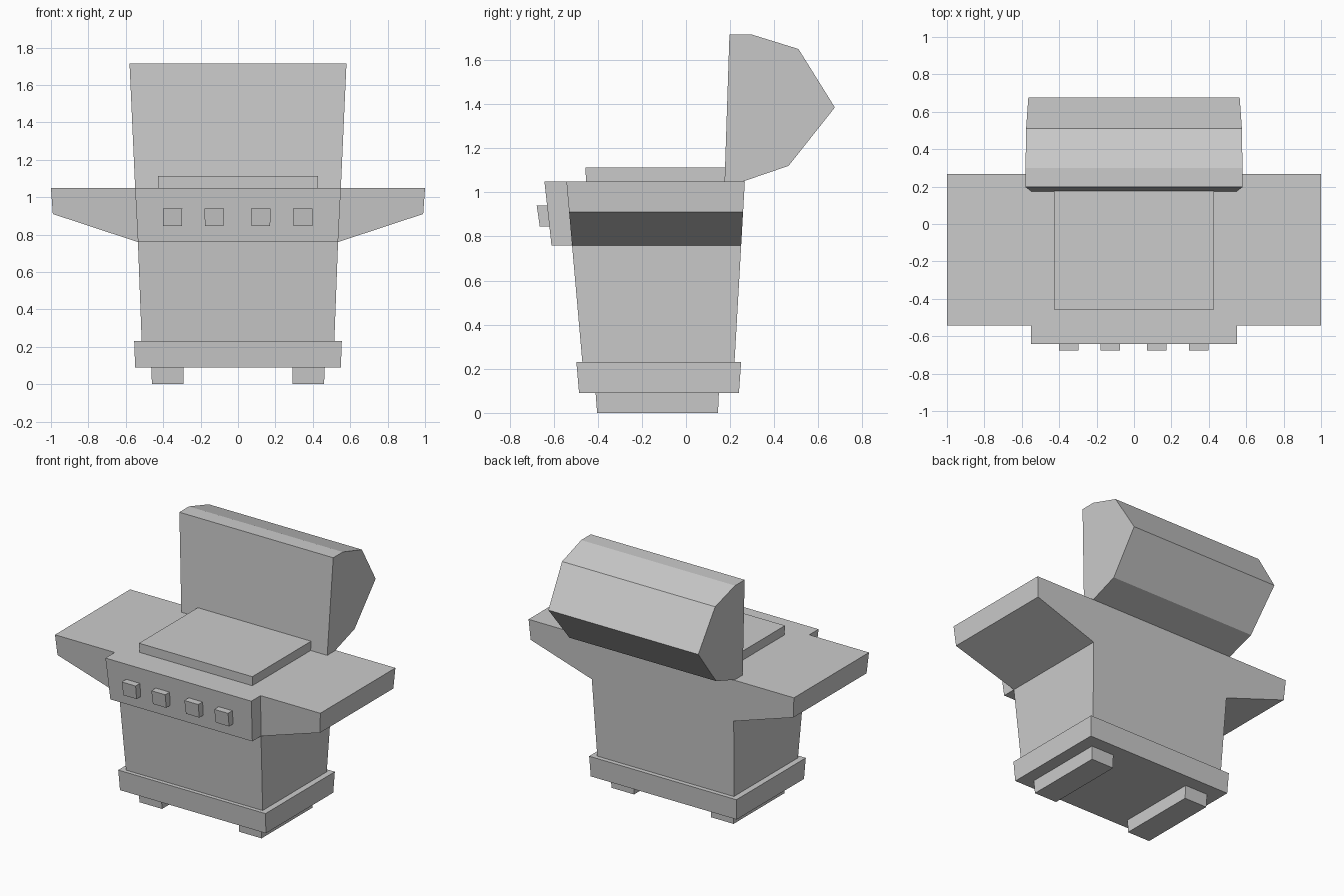
import bpy
import bmesh

cube = bpy.data.objects.get("Cube")
if cube:
    bpy.data.objects.remove(cube, do_unlink=True)

grey = bpy.data.materials.new("plain grey")
grey.use_nodes = True
colour = (0.6, 0.6, 0.6, 1)
grey.diffuse_color = colour
grey.node_tree.nodes["Principled BSDF"].inputs["Base Color"].default_value = colour


def bridge(name, ring_a, ring_b):
    """Closed flat-faced solid between two matching outlines."""
    bm = bmesh.new()
    a = [bm.verts.new(p) for p in ring_a]
    b = [bm.verts.new(p) for p in ring_b]
    bm.faces.new(a)
    bm.faces.new(b[::-1])
    n = len(a)
    for i in range(n):
        j = (i + 1) % n
        bm.faces.new((a[i], b[i], b[j], a[j]))
    bmesh.ops.recalc_face_normals(bm, faces=bm.faces)
    mesh = bpy.data.meshes.new(name)
    bm.to_mesh(mesh)
    bm.free()
    mesh.materials.append(grey)
    obj = bpy.data.objects.new(name, mesh)
    bpy.context.collection.objects.link(obj)
    return obj


def rect(x0, x1, y0, y1, z):
    return [(x0, y0, z), (x1, y0, z), (x1, y1, z), (x0, y1, z)]


def tapered_box(name, bottom, top):
    return bridge(name, rect(*bottom), rect(*top))


# Cabinet with side shelves: one outline, its front and back flaring with height
half = [(0.515, 0.23), (0.535, 0.76), (0.99, 0.91), (1.0, 1.05)]
outline = half + [(-x, z) for x, z in reversed(half)]
bridge("cabinet_and_shelves",
       [(x, -0.47 - 0.088 * (z - 0.23), z) for x, z in outline],
       [(x, 0.22 + 0.057 * (z - 0.23), z) for x, z in outline])

# Base plinth and the two runners under it
tapered_box("base", (-0.55, 0.55, -0.485, 0.24, 0.09), (-0.555, 0.555, -0.497, 0.25, 0.23))
for side, label in ((1, "left"), (-1, "right")):
    tapered_box(label + "_foot",
                (side * 0.29, side * 0.46, -0.403, 0.145, 0),
                (side * 0.292, side * 0.464, -0.41, 0.149, 0.09))

# Control panel and its knobs
tapered_box("control_panel", (-0.535, 0.535, -0.61, -0.5, 0.76), (-0.55, 0.55, -0.642, -0.52, 1.05))
for i, x in enumerate((-0.35, -0.127, 0.122, 0.347)):
    tapered_box("knob_%d" % (i + 1),
                (x - 0.05, x + 0.05, -0.663, -0.6, 0.845),
                (x - 0.052, x + 0.052, -0.677, -0.61, 0.94))

# Cooking plate
tapered_box("cooking_plate", (-0.425, 0.425, -0.453, 0.18, 1.04), (-0.427, 0.427, -0.456, 0.18, 1.113))

# Open lid: side profile swept across, widening with height
profile = [(0.175, 1.05), (0.197, 1.715), (0.30, 1.715), (0.51, 1.65),
           (0.675, 1.385), (0.465, 1.12), (0.26, 1.05)]
bridge("open_lid", *[[(s * (0.55 + 0.045 * (z - 1.05)), y, z) for y, z in profile]
                     for s in (-1, 1)])
